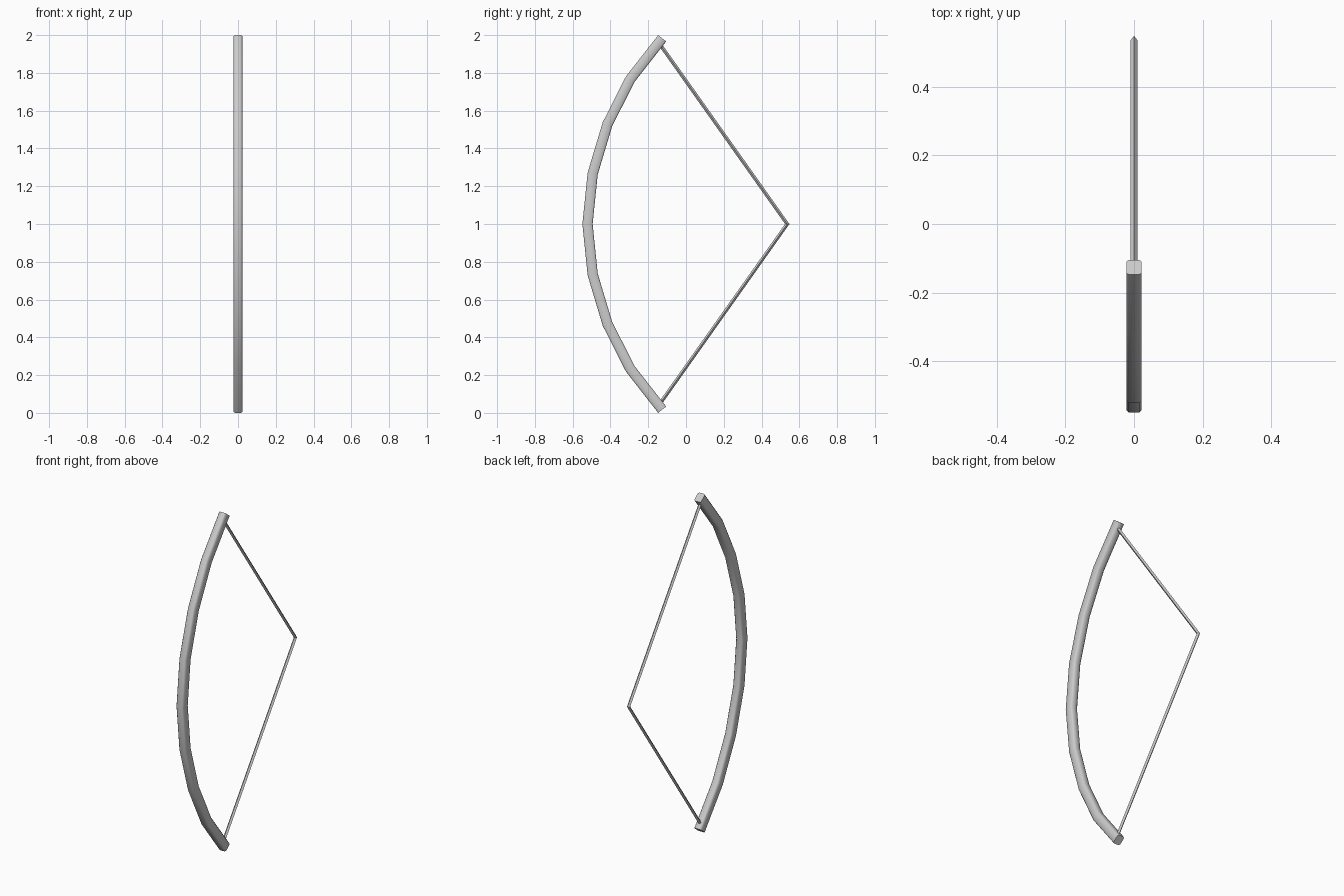
import bpy, bmesh
from mathutils import Vector

if "Cube" in bpy.data.objects:
    bpy.data.objects.remove(bpy.data.objects["Cube"])


def sweep(name, path, section, smooth=None):
    """Sweep an (x, depth) section along a path of (y, z) points with mitred joints."""
    pts = [Vector(p) for p in path]
    bm = bmesh.new()
    rings = []
    for i, p in enumerate(pts):
        d0 = (pts[i] - pts[i - 1]).normalized() if i else (pts[1] - pts[0]).normalized()
        d1 = (pts[i + 1] - pts[i]).normalized() if i < len(pts) - 1 else d0
        t = (d0 + d1).normalized()
        n = Vector((-t.y, t.x)) / t.dot(d1)
        rings.append([bm.verts.new((x, p.x + n.x * d, p.y + n.y * d)) for x, d in section])
    k = len(section)
    for a, b in zip(rings, rings[1:]):
        for j in range(k):
            bm.faces.new((a[j], a[(j + 1) % k], b[(j + 1) % k], b[j]))
    bm.faces.new(rings[0])
    bm.faces.new(rings[-1])
    bmesh.ops.recalc_face_normals(bm, faces=bm.faces)
    mesh = bpy.data.meshes.new(name)
    bm.to_mesh(mesh)
    bm.free()
    obj = bpy.data.objects.new(name, mesh)
    bpy.context.collection.objects.link(obj)
    if smooth:
        bpy.context.view_layer.objects.active = obj
        obj.select_set(True)
        bpy.ops.object.shade_smooth_by_angle(angle=smooth)
        obj.select_set(False)
    return obj


# Curved bow limb: upper half mirrored about z = 1, chamfered rectangular section
upper = [(-0.494, 1.267), (-0.416, 1.528), (-0.295, 1.767), (-0.126, 1.983)]
lower = [(y, 2 - z) for y, z in reversed(upper)]
w, h, c = 0.0225, 0.027, 0.007
limb_section = [(w, h - c), (w - c, h), (c - w, h), (-w, h - c),
                (-w, c - h), (c - w, -h), (w - c, -h), (w, c - h)]
sweep("bow_limb", lower + [(-0.5215, 1.0)] + upper, limb_section, smooth=0.9)

# Drawn bowstring: thin diamond section pulled back to a point
r = 0.0095
sweep("bowstring", [(-0.137, 0.05), (0.536, 1.0), (-0.137, 1.95)],
      [(r, 0), (0, r), (-r, 0), (0, -r)])
